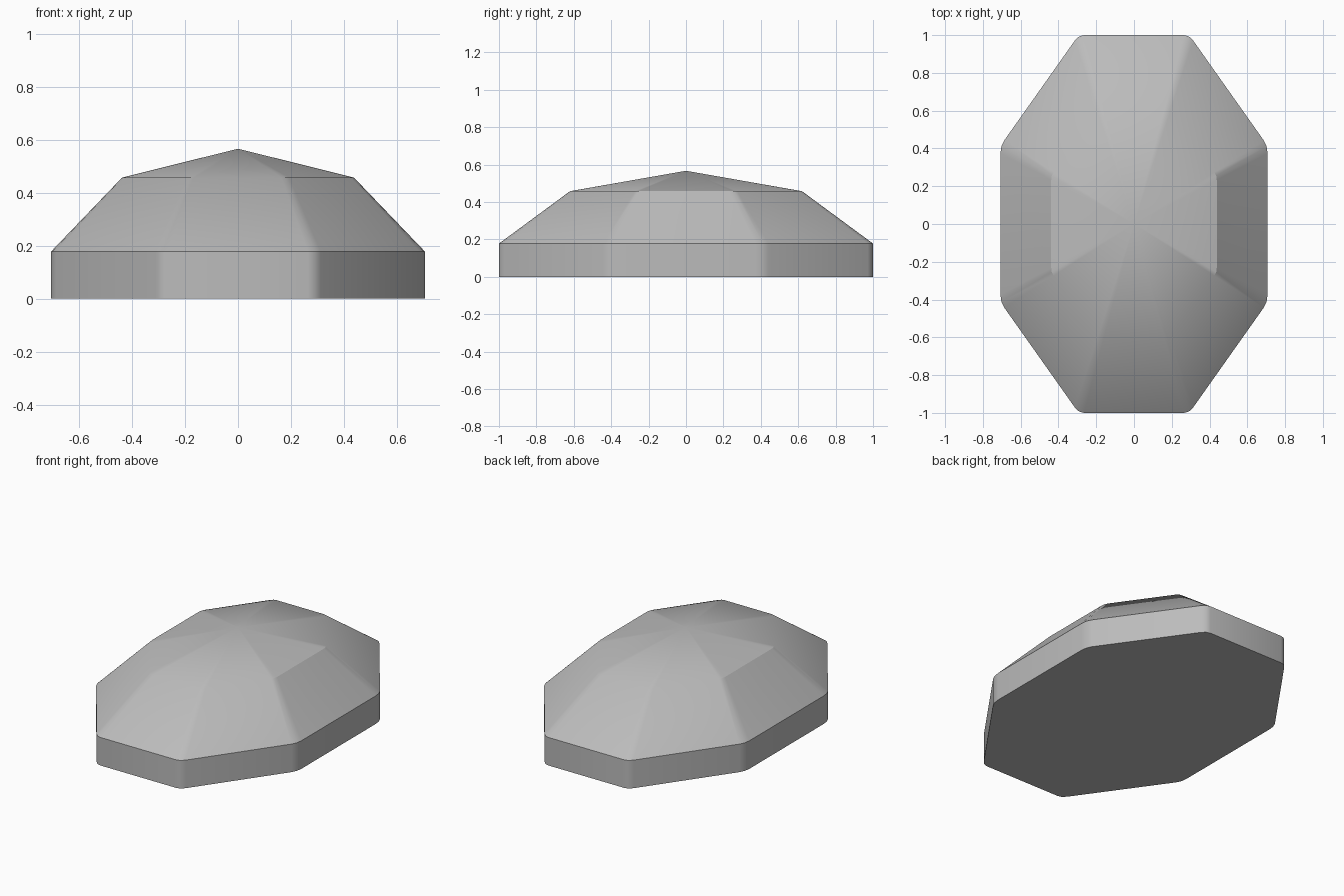
import bpy, bmesh, math
from mathutils import Vector

cube = bpy.data.objects.get("Cube")
if cube:
    bpy.data.objects.remove(cube, do_unlink=True)

HALF_X, HALF_Y = 0.707, 1.0
SOFTEN = 0.04  # distance cut from each corner

# Single stone colour
grey = bpy.data.materials.new("stone grey")
grey.use_nodes = True
colour = (0.5, 0.5, 0.5, 1)
grey.diffuse_color = colour
grey.node_tree.nodes["Principled BSDF"].inputs["Base Color"].default_value = colour


def octagon_outline():
    """Unit octagon whose corners are slightly rounded."""
    radius = 1 / math.cos(math.pi / 8)
    corners = [Vector((math.cos(a), math.sin(a))) * radius
               for a in (math.pi / 8 + k * math.pi / 4 for k in range(8))]
    outline = []
    for k, corner in enumerate(corners):
        before = corner + (corners[k - 1] - corner).normalized() * SOFTEN
        after = corner + (corners[(k + 1) % 8] - corner).normalized() * SOFTEN
        outline += [before, (before + after) / 4 + corner / 2, after]
    return outline


# Girdle wall, sloping crown and shallow pointed top
outline = octagon_outline()
bm = bmesh.new()
rings = [[bm.verts.new((p.x * HALF_X * s, p.y * HALF_Y * s, z)) for p in outline]
         for s, z in ((1, 0), (1, 0.178), (0.62, 0.458))]
apex = bm.verts.new((0, 0, 0.567))
count = len(outline)
bm.faces.new(reversed(rings[0]))
for i in range(count):
    j = (i + 1) % count
    for low, high in zip(rings, rings[1:]):
        bm.faces.new((low[i], low[j], high[j], high[i]))
    bm.faces.new((rings[-1][i], rings[-1][j], apex))

mesh = bpy.data.meshes.new("faceted_gem")
bm.to_mesh(mesh)
bm.free()
mesh.materials.append(grey)
gem = bpy.data.objects.new("faceted_gem", mesh)
bpy.context.collection.objects.link(gem)

# Soft ridges, crisp rim
bpy.context.view_layer.objects.active = gem
gem.select_set(True)
bpy.ops.object.shade_smooth_by_angle(angle=math.radians(30))
